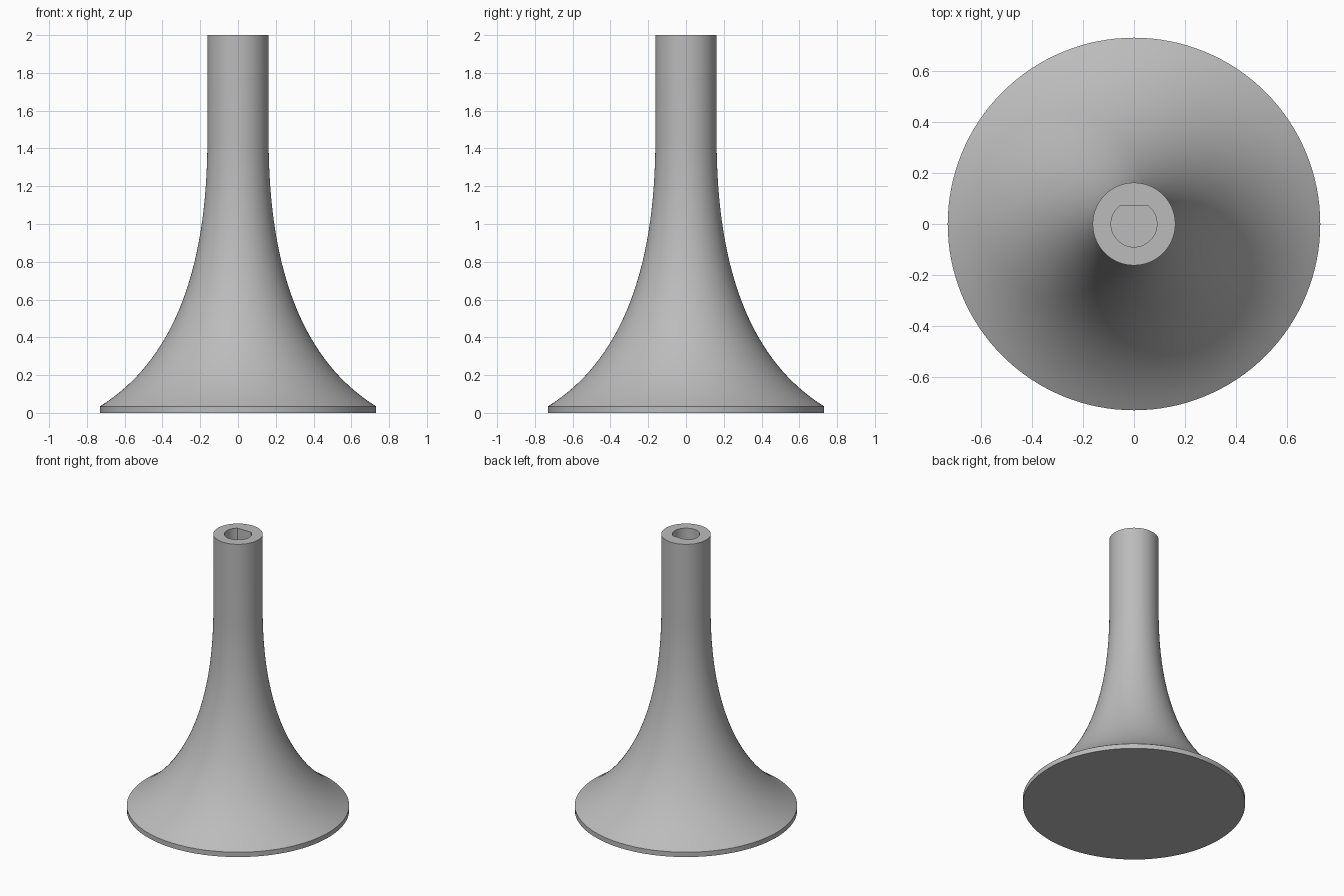
import bpy, bmesh, math

if "Cube" in bpy.data.objects:
    bpy.data.objects.remove(bpy.data.objects["Cube"])

SEGMENTS = 128
BASE_R, STEM_R, RIM_Z, BLEND_Z, TOP_Z = 0.73, 0.162, 0.035, 1.45, 2.0
KNEE_Z = 0.39            # control height of the flare curve
HOLE_R, FLAT_Y, HOLE_DEPTH = 0.09, 0.072, 0.4

grey = bpy.data.materials.new("plain grey")
grey.use_nodes = True
grey.diffuse_color = (0.5, 0.5, 0.5, 1)
grey.node_tree.nodes["Principled BSDF"].inputs["Base Color"].default_value = grey.diffuse_color


def make_object(name, bm):
    bmesh.ops.recalc_face_normals(bm, faces=bm.faces)
    mesh = bpy.data.meshes.new(name)
    bm.to_mesh(mesh)
    bm.free()
    mesh.materials.append(grey)
    obj = bpy.data.objects.new(name, mesh)
    bpy.context.collection.objects.link(obj)
    return obj


def stack_rings(name, rings):
    """Join rings of points with quads and cap both ends."""
    bm = bmesh.new()
    loops = [[bm.verts.new(p) for p in ring] for ring in rings]
    for low, high in zip(loops, loops[1:]):
        for i in range(len(low)):
            j = (i + 1) % len(low)
            bm.faces.new((low[i], low[j], high[j], high[i]))
    bm.faces.new(loops[0])
    bm.faces.new(loops[-1])
    return make_object(name, bm)


def circle(r, z):
    angles = [math.tau * i / SEGMENTS for i in range(SEGMENTS)]
    return [(r * math.cos(a), r * math.sin(a), z) for a in angles]


def flare(t):
    """Curve from the rim up to the straight stem."""
    r = STEM_R + (BASE_R - STEM_R) * (1 - t) ** 2
    z = RIM_Z * (1 - t) ** 2 + 2 * KNEE_Z * t * (1 - t) + BLEND_Z * t ** 2
    return r, z


# Flared pedestal with a thin rim and straight stem
steps = 32
profile = [(BASE_R, 0)] + [flare(i / steps) for i in range(steps + 1)] + [(STEM_R, TOP_Z)]
pedestal = stack_rings("flared_pedestal", [circle(r, z) for r, z in profile])

# D-shaped socket cut into the top, flat side to the back
start = math.pi - math.asin(FLAT_Y / HOLE_R)
sweep = math.tau - (math.pi - 2 * math.asin(FLAT_Y / HOLE_R))
arc = [start + sweep * i / 64 for i in range(65)]
outline = [(HOLE_R * math.cos(a), HOLE_R * math.sin(a)) for a in arc]
cutter = stack_rings("socket_cutter", [[(x, y, z) for x, y in outline]
                                       for z in (TOP_Z - HOLE_DEPTH, TOP_Z + 0.1)])
cutter.hide_render = True

cut = pedestal.modifiers.new("socket", 'BOOLEAN')
cut.operation = 'DIFFERENCE'
cut.solver = 'EXACT'
cut.object = cutter

bpy.ops.object.select_all(action='DESELECT')
pedestal.select_set(True)
bpy.context.view_layer.objects.active = pedestal
bpy.ops.object.modifier_apply(modifier=cut.name)
bpy.data.objects.remove(cutter)
bpy.ops.object.shade_smooth_by_angle(angle=math.radians(25))
